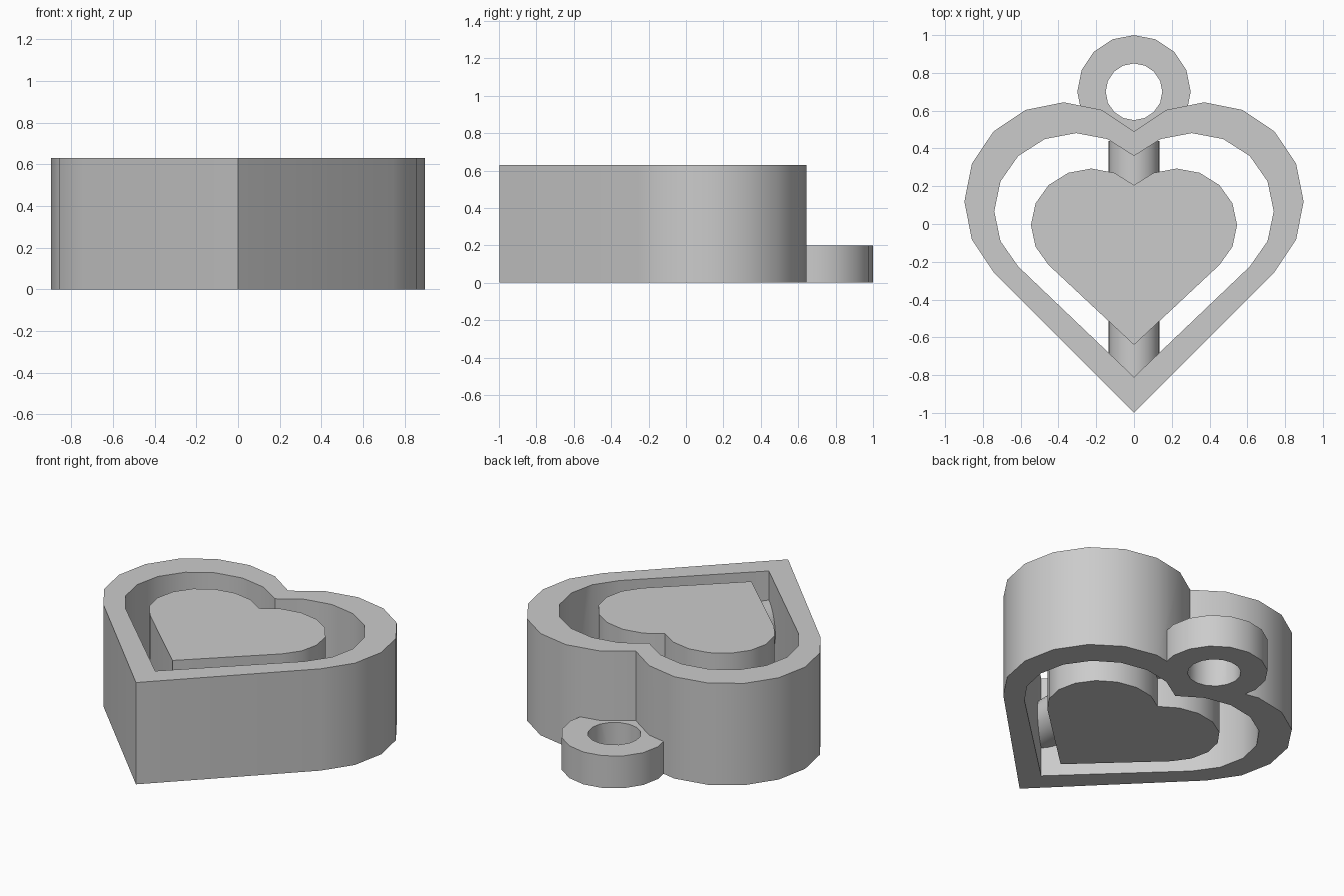
import bpy, bmesh
from math import pi, sin, cos, hypot

if "Cube" in bpy.data.objects:
    bpy.data.objects.remove(bpy.data.objects["Cube"], do_unlink=True)

HEIGHT = 0.63
RING_Y = 0.70

grey = bpy.data.materials.new("plain grey")
grey.use_nodes = True
grey.diffuse_color = (0.6, 0.6, 0.6, 1)
grey.node_tree.nodes["Principled BSDF"].inputs["Base Color"].default_value = (0.6, 0.6, 0.6, 1)


def heart(ax, ay, cy):
    """Two eighth-stepped arcs above a pointed tip; ax, ay are lobe centre offsets."""
    r = 2 ** 0.5
    right = [(ax * (1 + r * cos(a)), cy + ay * (1 + r * sin(a) - 1))
             for a in [i * pi / 8 for i in range(-2, 6)]]
    left = [(-x, y) for x, y in reversed(right)]
    return [(0, cy - 3 * ay)] + right + [(0, cy + ay)] + left


def circle(radius, cy, n=16):
    return [(radius * cos(2 * pi * i / n), cy + radius * sin(2 * pi * i / n)) for i in range(n)]


def prism(name, outline, z0, z1):
    bm = bmesh.new()
    base = bm.faces.new([bm.verts.new((x, y, z0)) for x, y in outline])
    top = bmesh.ops.extrude_face_region(bm, geom=[base])["geom"]
    bmesh.ops.translate(bm, vec=(0, 0, z1 - z0),
                        verts=[v for v in top if isinstance(v, bmesh.types.BMVert)])
    bmesh.ops.recalc_face_normals(bm, faces=bm.faces)
    mesh = bpy.data.meshes.new(name)
    bm.to_mesh(mesh)
    bm.free()
    mesh.materials.append(grey)
    obj = bpy.data.objects.new(name, mesh)
    bpy.context.collection.objects.link(obj)
    return obj


def select(obj):
    bpy.ops.object.select_all(action="DESELECT")
    obj.select_set(True)
    bpy.context.view_layer.objects.active = obj


def combine(obj, other, operation):
    mod = obj.modifiers.new(operation.lower(), "BOOLEAN")
    mod.operation, mod.object, mod.solver = operation, other, "EXACT"
    select(obj)
    bpy.ops.object.modifier_apply(modifier=mod.name)
    bpy.data.objects.remove(other, do_unlink=True)


# Heart frame with its hanging ring, opened by a cavity and a ring hole
frame = prism("heart_frame", heart(0.372, 0.372, 0.118), 0, HEIGHT)
combine(frame, prism("hanging_ring", circle(0.30, RING_Y), 0, 0.2), "UNION")
combine(frame, prism("cavity_cutter", heart(0.3065, 0.2925, 0.0675), -0.1, HEIGHT + 0.1), "DIFFERENCE")
combine(frame, prism("hole_cutter", circle(0.15, RING_Y), -0.1, 0.3), "DIFFERENCE")

# Solid heart in the middle
inner = prism("inner_heart", heart(0.226, 0.2115, -0.0055), 0, HEIGHT)

# Round axle carrying the inner heart, ends buried in the frame
y0, y1 = -0.82, 0.44
bpy.ops.mesh.primitive_cylinder_add(vertices=32, radius=0.135, depth=y1 - y0,
                                    location=(0, (y0 + y1) / 2, HEIGHT / 2), rotation=(pi / 2, 0, 0))
axle = bpy.context.object
axle.name = "axle"
axle.data.materials.append(grey)

for part in (frame, inner, axle):
    select(part)
    bpy.ops.object.shade_smooth_by_angle(angle=pi / 6)
